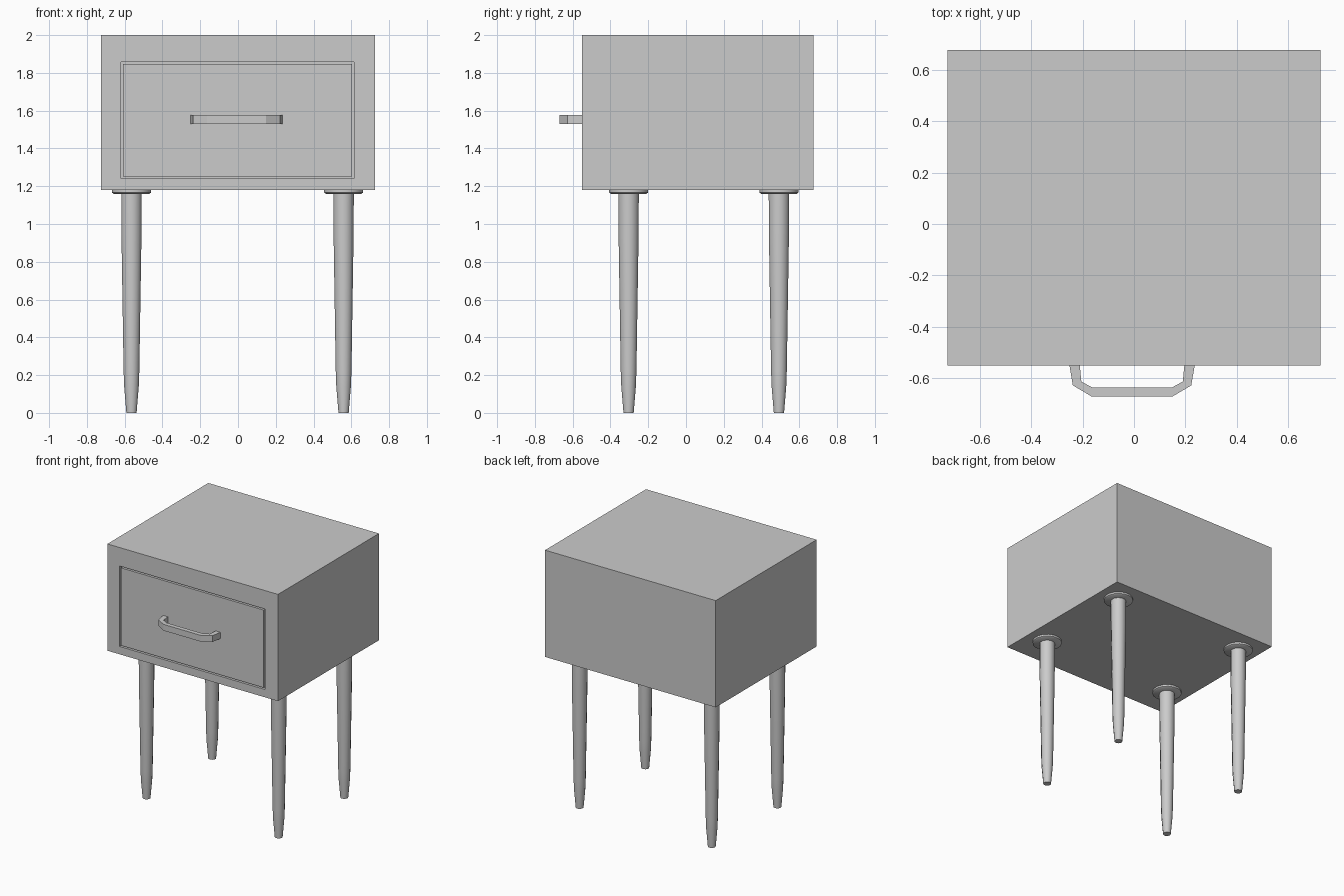
import bpy, bmesh
from math import cos, sin, tau

if "Cube" in bpy.data.objects:
    bpy.data.objects.remove(bpy.data.objects["Cube"])


def finish(name, bm):
    bmesh.ops.recalc_face_normals(bm, faces=bm.faces)
    mesh = bpy.data.meshes.new(name)
    bm.to_mesh(mesh)
    bm.free()
    obj = bpy.data.objects.new(name, mesh)
    bpy.context.collection.objects.link(obj)
    return obj


def box(bm, lo, hi):
    verts = bmesh.ops.create_cube(bm, size=1)["verts"]
    for v in verts:
        for i in range(3):
            v.co[i] = hi[i] if v.co[i] > 0 else lo[i]


def lathe(name, profile, sides, x, y):
    # Stack of rings from (radius, height) pairs, capped at both ends
    bm = bmesh.new()
    rings = [[bm.verts.new((x + r * cos(tau * (i + .5) / sides),
                            y + r * sin(tau * (i + .5) / sides), z))
              for i in range(sides)] for r, z in profile]
    for a, b in zip(rings, rings[1:]):
        for i in range(sides):
            j = (i + 1) % sides
            bm.faces.new((a[i], a[j], b[j], b[i]))
    bm.faces.new(rings[0][::-1])
    bm.faces.new(rings[-1])
    obj = finish(name, bm)
    bpy.ops.object.select_all(action='DESELECT')
    obj.select_set(True)
    bpy.context.view_layer.objects.active = obj
    bpy.ops.object.shade_smooth_by_angle(angle=0.6)


FRONT, CX = -0.55, -0.003

# Cabinet: box with a shallow recess in the front for the drawer
bm = bmesh.new()
box(bm, (-0.725, FRONT, 1.18), (0.725, 0.675, 2.0))
front = min(bm.faces, key=lambda f: f.calc_center_median().y)
bmesh.ops.inset_region(bm, faces=[front], thickness=0.1)
for v in front.verts:
    v.co.x = CX + (0.617 if v.co.x > 0 else -0.617)
    v.co.z = 1.858 if v.co.z > 1.6 else 1.24
recess = bmesh.ops.extrude_discrete_faces(bm, faces=[front])["faces"][0]
for v in recess.verts:
    v.co.y = FRONT + 0.025
finish("cabinet", bm)

# Drawer front, flush with the cabinet and surrounded by a thin gap
bm = bmesh.new()
box(bm, (CX - 0.606, FRONT, 1.251), (CX + 0.606, FRONT + 0.025, 1.847))
finish("drawer_front", bm)

# Handle: flat angular bow extruded upwards
outer = [(0.243, -0.55), (0.23, -0.627), (0.157, -0.67)]
inner = [(0.153, -0.636), (0.197, -0.612), (0.203, -0.55)]
bow = outer + [(-x, y) for x, y in outer[::-1]]
bow += [(-x, y) for x, y in inner[::-1]][::-1][::-1]
# inner edge runs from the left foot back to the right foot
bow += inner
bm = bmesh.new()
face = bm.faces.new([bm.verts.new((x - 0.0075, y, 1.53)) for x, y in bow])
new = bmesh.ops.extrude_face_region(bm, geom=[face])["geom"]
for v in new:
    if isinstance(v, bmesh.types.BMVert):
        v.co.z = 1.578
finish("handle", bm)

# Four tapered legs with round mounting plates
for side, x in (("left", -0.564), ("right", 0.559)):
    for end, y in (("front", -0.304), ("back", 0.492)):
        lathe(f"{end}_{side}_leg",
              [(0.028, 0), (0.04, 0.14), (0.043, 0.22), (0.055, 0.95), (0.056, 1.165)],
              12, x, y)
        lathe(f"{end}_{side}_leg_plate", [(0.096, 1.16), (0.105, 1.166), (0.105, 1.182)],
              16, x, y)
